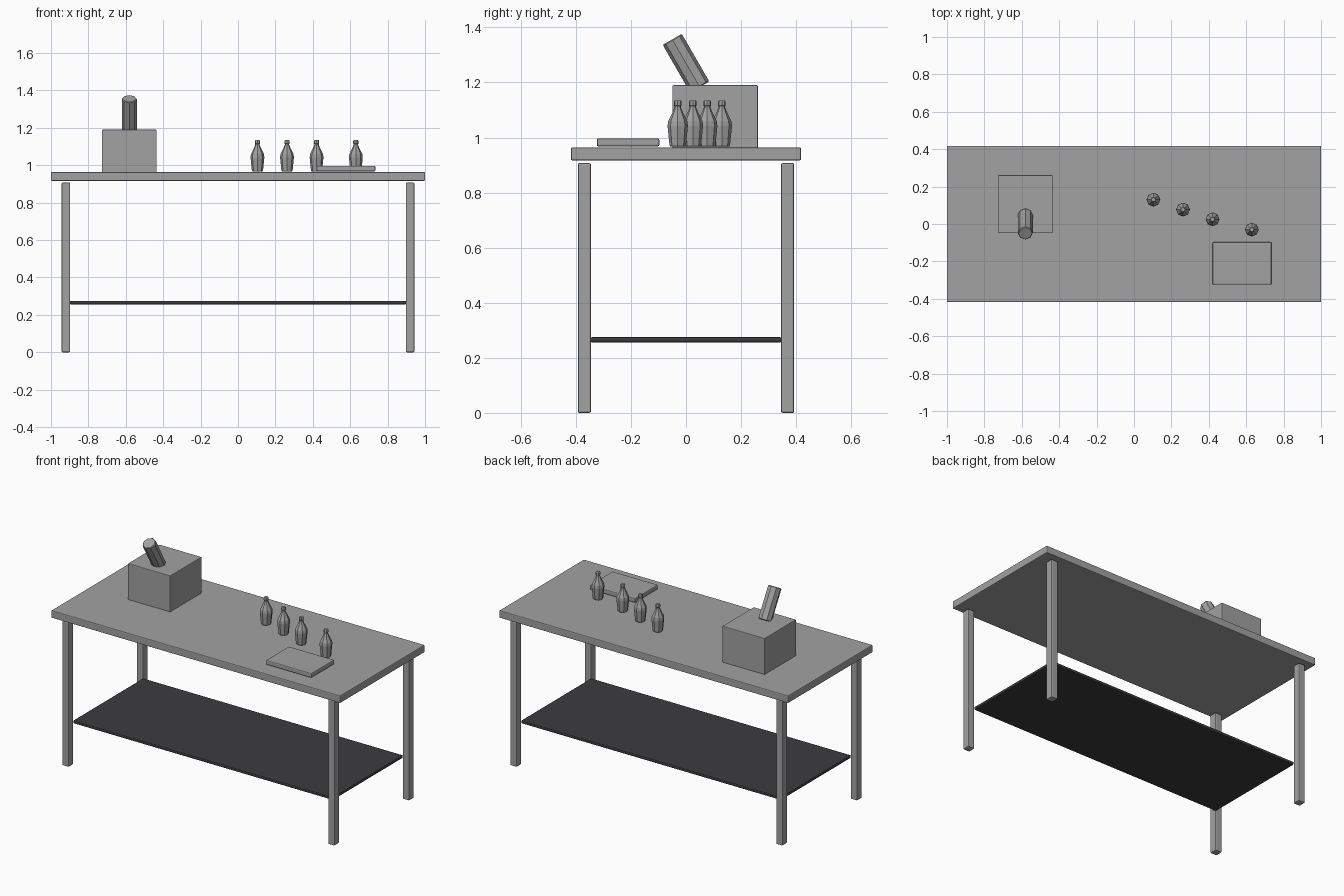
import bpy
import bmesh
import math
from mathutils import Matrix

cube = bpy.data.objects.get("Cube")
if cube:
    bpy.data.objects.remove(cube, do_unlink=True)


def material(name, color):
    m = bpy.data.materials.new(name)
    m.use_nodes = True
    m.diffuse_color = color
    m.node_tree.nodes["Principled BSDF"].inputs["Base Color"].default_value = color
    return m


GREY = material("plain grey", (0.36, 0.36, 0.36, 1))
DARK = material("dark charcoal", (0.045, 0.044, 0.048, 1))


def finish(name, bm, mat, bevel=0):
    """Turn a bmesh into a named object with an optional chamfer."""
    mesh = bpy.data.meshes.new(name)
    bmesh.ops.recalc_face_normals(bm, faces=bm.faces)
    bm.to_mesh(mesh)
    bm.free()
    mesh.materials.append(mat)
    obj = bpy.data.objects.new(name, mesh)
    bpy.context.collection.objects.link(obj)
    if bevel:
        mod = obj.modifiers.new("chamfer", "BEVEL")
        mod.width = bevel
        mod.segments = 2
    return obj


def box(name, low, high, mat, bevel):
    bm = bmesh.new()
    size = [h - l for l, h in zip(low, high)]
    mid = [(h + l) / 2 for l, h in zip(low, high)]
    bmesh.ops.create_cube(bm, size=1,
                          matrix=Matrix.Translation(mid) @ Matrix.Diagonal((*size, 1)))
    return finish(name, bm, mat, bevel)


def lathe(name, profile, location, sides):
    """Stack rings of the profile's (radius, height) pairs and cap both ends."""
    bm = bmesh.new()
    rings = []
    for r, z in profile:
        angles = [2 * math.pi * i / sides for i in range(sides)]
        rings.append([bm.verts.new((r * math.cos(a), r * math.sin(a), z)) for a in angles])
    for a, b in zip(rings, rings[1:]):
        for i in range(sides):
            j = (i + 1) % sides
            bm.faces.new((a[i], a[j], b[j], b[i]))
    bm.faces.new(rings[0])
    bm.faces.new(rings[-1])
    obj = finish(name, bm, GREY)
    obj.location = location
    return obj


# Table
box("tabletop", (-1, -0.418, 0.917), (1, 0.418, 0.964), GREY, 0.005)
box("lower_shelf", (-0.9, -0.347, 0.256), (0.9, 0.347, 0.275), DARK, 0.006)
for side, sx in (("left", 1), ("right", -1)):
    for end, sy in (("front", -1), ("back", 1)):
        x, y = 0.92 * sx, 0.369 * sy
        box(f"{end}_{side}_leg", (x - 0.023, y - 0.024, 0), (x + 0.023, y + 0.024, 0.907),
            GREY, 0.006)

# Box with a leaning eight-sided handle
box("storage_box", (-0.727, -0.049, 0.962), (-0.435, 0.261, 1.19), GREY, 0.003)
handle = lathe("slanted_handle",
               [(0.036, -0.1), (0.04, -0.096), (0.04, 0.096), (0.036, 0.1)],
               (-0.581, 0, 1.27), 8)
handle.rotation_euler.x = math.radians(30)

# Board lying on the top
box("serving_board", (0.42, -0.324, 0.968), (0.735, -0.097, 0.997), GREY, 0.006)

# Row of bottles
BOTTLE = [(0.027, 0), (0.03, 0.006), (0.037, 0.075), (0.035, 0.092), (0.018, 0.127),
          (0.012, 0.142), (0.012, 0.147), (0.014, 0.149), (0.014, 0.163), (0.011, 0.168)]
for n, (x, y) in enumerate([(0.104, 0.13), (0.262, 0.077), (0.42, 0.025), (0.63, -0.03)], 1):
    lathe(f"bottle_{n}", BOTTLE, (x, y, 0.967), 8)
